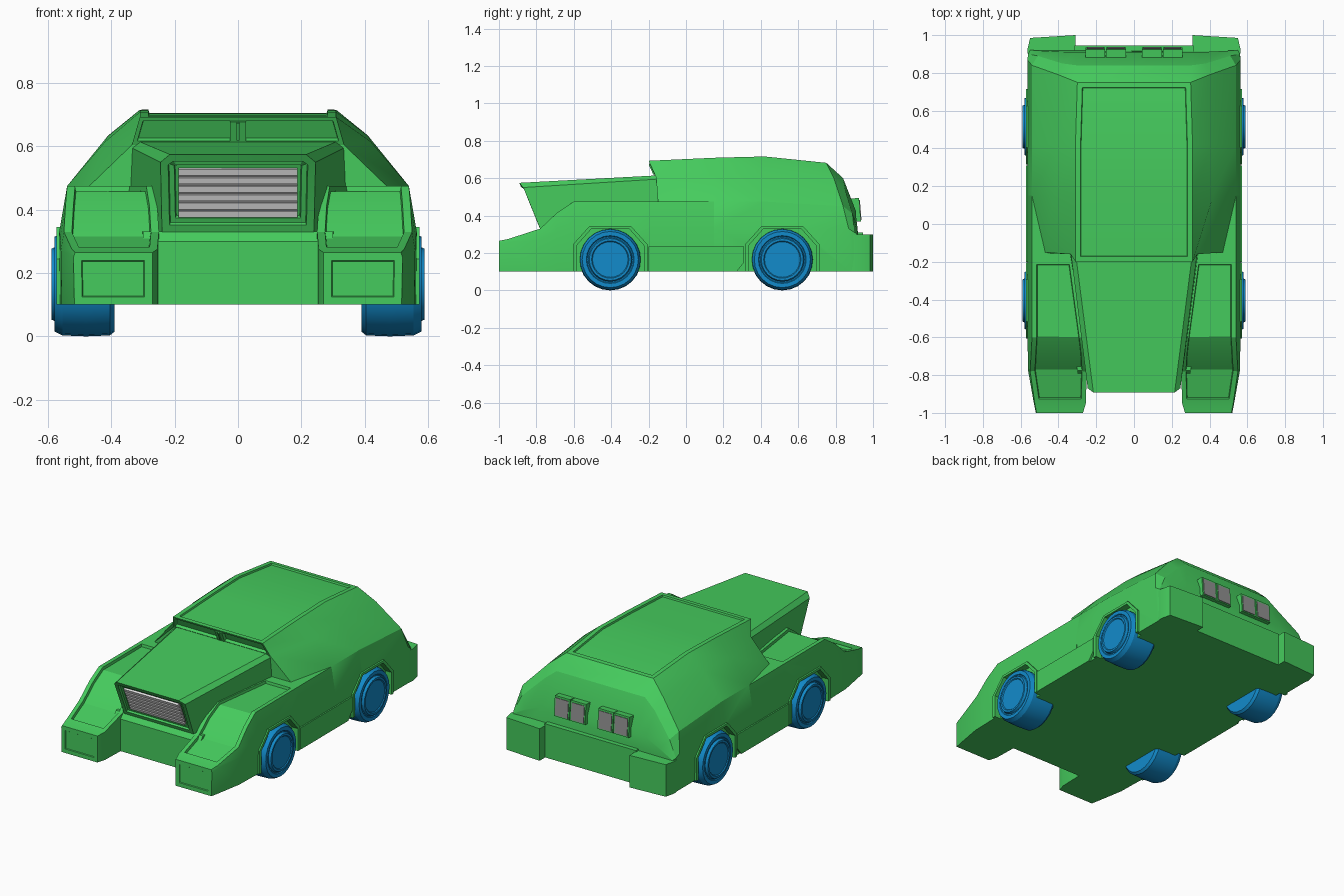
import bpy, bmesh, math
from mathutils import Vector, Matrix

if "Cube" in bpy.data.objects:
    bpy.data.objects.remove(bpy.data.objects["Cube"])


def material(name, rgb):
    m = bpy.data.materials.new(name)
    m.use_nodes = True
    m.diffuse_color = (*rgb, 1)
    m.node_tree.nodes["Principled BSDF"].inputs["Base Color"].default_value = (*rgb, 1)
    return m


GREEN = material("body green", (0.06, 0.60, 0.11))
BLUE = material("wheel blue", (0.006, 0.26, 0.60))
WHITE = material("grille white", (0.80, 0.80, 0.80))
GREY = material("lamp grey", (0.28, 0.28, 0.28))
parts = []


def finish(bm, name, mat):
    mesh = bpy.data.meshes.new(name)
    bm.to_mesh(mesh)
    bm.free()
    mesh.materials.append(mat)
    ob = bpy.data.objects.new(name, mesh)
    bpy.context.collection.objects.link(ob)
    parts.append(ob)
    return ob


def loft(sections):
    """Skin closed loops; return mesh, vertex rows, face rows and both caps."""
    bm = bmesh.new()
    rows = [[bm.verts.new(p) for p in s] for s in sections]
    n = len(rows[0])
    sides = [[bm.faces.new((a[j], a[(j + 1) % n], b[(j + 1) % n], b[j])) for j in range(n)]
             for a, b in zip(rows, rows[1:])]
    caps = bm.faces.new(rows[0]), bm.faces.new(rows[-1])
    bmesh.ops.recalc_face_normals(bm, faces=bm.faces)
    bm.normal_update()
    return bm, rows, sides, caps


def both(half):
    return half + [(-x, y, z) for x, y, z in reversed(half)]


def recess(bm, faces, width, depth):
    bmesh.ops.inset_region(bm, faces=faces, thickness=width, depth=0, use_even_offset=True)
    bmesh.ops.inset_region(bm, faces=faces, thickness=0.003, depth=-depth, use_even_offset=True)


def box(name, centre, size, mat, tilt=0):
    bm = bmesh.new()
    bmesh.ops.create_cube(bm, size=1)
    bm.transform(Matrix.Translation(centre) @ Matrix.Rotation(tilt, 4, "X")
                 @ Matrix.Diagonal((*size, 1)))
    return finish(bm, name, mat)


def prism(name, outline, x0, x1, mat):
    bm, *_ = loft([[(x, y, z) for y, z in outline] for x in (x0, x1)])
    return finish(bm, name, mat)


# Wheel arch outlines, relative to the axle
ARCH_IN = [(-.18, .04), (-.18, .24), (-.10, .33), (.10, .33), (.18, .24), (.18, .04)]
ARCH_OUT = [(-.20, .101), (-.20, .245), (-.11, .345), (.11, .345), (.20, .245), (.20, .101)]
AXLES = {"front": -.405, "rear": .515}
SIDES = {"left": 1, "right": -1}


def cut_arch(ob, end, side):
    s = SIDES[side]
    outline = [(y + AXLES[end], z) for y, z in ARCH_IN]
    cutter = prism(f"{end}_{side}_arch_cutter", outline, s * .53, s * .7, GREEN)
    parts.remove(cutter)
    cutter.hide_render = True
    cutter.hide_viewport = True
    mod = ob.modifiers.new("wheel arch", "BOOLEAN")
    mod.operation = "DIFFERENCE"
    mod.solver = "EXACT"
    mod.object = cutter


# Cabin and rear body: roof edge, shoulder, belt line, flank, sill
def section(*half):
    return both(list(half))


bm, rows, sides, caps = loft([
    section((.31, -.20, .693), (.335, -.16, .605), (.47, -.15, .475), (.56, -.15, .33), (.56, -.15, .1)),
    section((.31, .15, .709), (.42, .15, .615), (.54, .15, .475), (.565, .15, .33), (.56, .15, .1)),
    section((.31, .42, .716), (.41, .42, .635), (.54, .42, .475), (.565, .42, .33), (.56, .42, .1)),
    section((.30, .75, .682), (.40, .79, .60), (.54, .84, .45), (.565, .87, .33), (.56, .88, .1)),
    section((.305, .84, .60), (.38, .85, .54), (.51, .89, .41), (.56, .90, .31), (.56, .91, .1)),
    section((.31, .91, .42), (.36, .91, .39), (.46, .915, .35), (.55, .92, .30), (.56, .92, .1)),
])
glass, _ = bmesh.utils.face_split(caps[0], rows[0][1], rows[0][-2])
screen = max((glass, caps[0]), key=lambda f: f.calc_center_median().z)
bm.normal_update()
recess(bm, [screen], .013, .018)
recess(bm, [r[-1] for r in sides[:3]], .027, .010)
cabin = finish(bm, "cabin_body", GREEN)
for side in SIDES:
    cut_arch(cabin, "rear", side)
box("windscreen_divider", (0, -.172, .65), (.05, .02, .07), GREEN, .43)
box("windscreen_divider_groove", (0, -.178, .65), (.008, .02, .06), GREEN, .43)

# Hood with forward-leaning grille
bm, rows, sides, caps = loft([
    both([(.215, -.892, .575), (.245, -.87, .55), (.24, -.78, .33)]),
    both([(.31, -.15, .615), (.335, -.15, .595), (.345, -.15, .33)]),
])
recess(bm, [caps[0]], .024, .012)
recess(bm, [caps[0]], .016, .012)
finish(bm, "hood", GREEN)

LEAN = math.atan2(.11, .245)


def grille_y(z):
    return -.78 - .449 * (z - .33)


box("grille_backing", (0, grille_y(.452) + .022, .452), (.375, .012, .165), GREY, LEAN)
for i in range(6):
    z = .387 + i * .0265
    box(f"grille_slat_{i + 1}", (0, grille_y(z) + .014, z), (.375, .012, .021), WHITE, LEAN)

# Centre nose under the hood
bm, *_ = loft([
    both([(.3, -.80, .30), (.3, -.80, .1)]),
    both([(.3, -.775, .332), (.3, -.775, .1)]),
    both([(.36, -.1, .332), (.36, -.1, .1)]),
])
finish(bm, "nose", GREEN)

# Front fenders: y, inner x, top z, outer top x, flank x, flank z
FENDER = [(-1, .27, .265, .515, .52, .25), (-.95, .255, .275, .525, .53, .26),
          (-.78, .25, .33, .55, .56, .27), (-.69, .255, .415, .545, .562, .31),
          (-.60, .265, .475, .54, .565, .33), (-.19, .32, .475, .54, .565, .33),
          (.15, .33, .475, .54, .565, .33)]
for side, s in SIDES.items():
    bm, rows, faces, caps = loft([
        [(s * xi, y, .1), (s * xi, y, zt), (s * xo, y, zt), (s * xf, y, zf), (s * (xf - .003), y, .1)]
        for y, xi, zt, xo, xf, zf in FENDER])
    recess(bm, [r[1] for r in faces[1:5]], .025, .016)
    recess(bm, [caps[0]], .025, .005)
    cut_arch(finish(bm, f"front_fender_{side}", GREEN), "front", side)

    # Rear bumper block
    bm, *_ = loft([
        [(s * x, y, z) for x, y in ((.31, .85), (.555, .85), (.565, .92), (.55, .985), (.31, 1.0))]
        for z in (.1, .3)])
    finish(bm, f"rear_bumper_{side}", GREEN)

    # Sill panel
    prism(f"sill_{side}", [(-.20, .1), (-.20, .235), (.31, .235), (.31, .15), (.27, .1)],
          s * .55, s * .572, GREEN)

    # Wheels and arch trims
    for end, cy in AXLES.items():
        rim = [(y + cy, z) for y, z in ARCH_OUT + ARCH_IN[::-1]]
        rim = [(y, max(z, .101)) for y, z in rim]
        prism(f"{end}_arch_trim_{side}", rim, s * .555, s * .573, GREEN)
        profile = [(.39, .150), (.405, .162), (.48, .165), (.555, .162), (.58, .150), (.58, .128),
                   (.575, .124), (.575, .118), (.59, .112), (.59, .100), (.585, .095)]
        steps = [math.tau * k / 24 for k in range(24)]
        bm, *_ = loft([[(s * x, cy + r * math.cos(a), .165 + r * math.sin(a)) for a in steps]
                       for x, r in profile])
        finish(bm, f"{end}_wheel_{side}", BLUE)

    # Tail lamps in raised frames
    for i, x in enumerate((.095, .205)):
        box(f"tail_lamp_frame_{side}_{i + 1}", (s * x, .905, .43), (.105, .05, .125), GREEN, .08)
        box(f"tail_lamp_{side}_{i + 1}", (s * x, .930, .43), (.088, .008, .106), GREY, .08)

# Lower rear panel
box("rear_panel", (0, .90, .205), (.63, .09, .21), GREEN)

# Smooth gentle curves, keep creases sharp
bpy.ops.object.select_all(action="DESELECT")
for ob in parts:
    ob.select_set(True)
bpy.context.view_layer.objects.active = parts[0]
bpy.ops.object.shade_smooth_by_angle(angle=math.radians(22))
